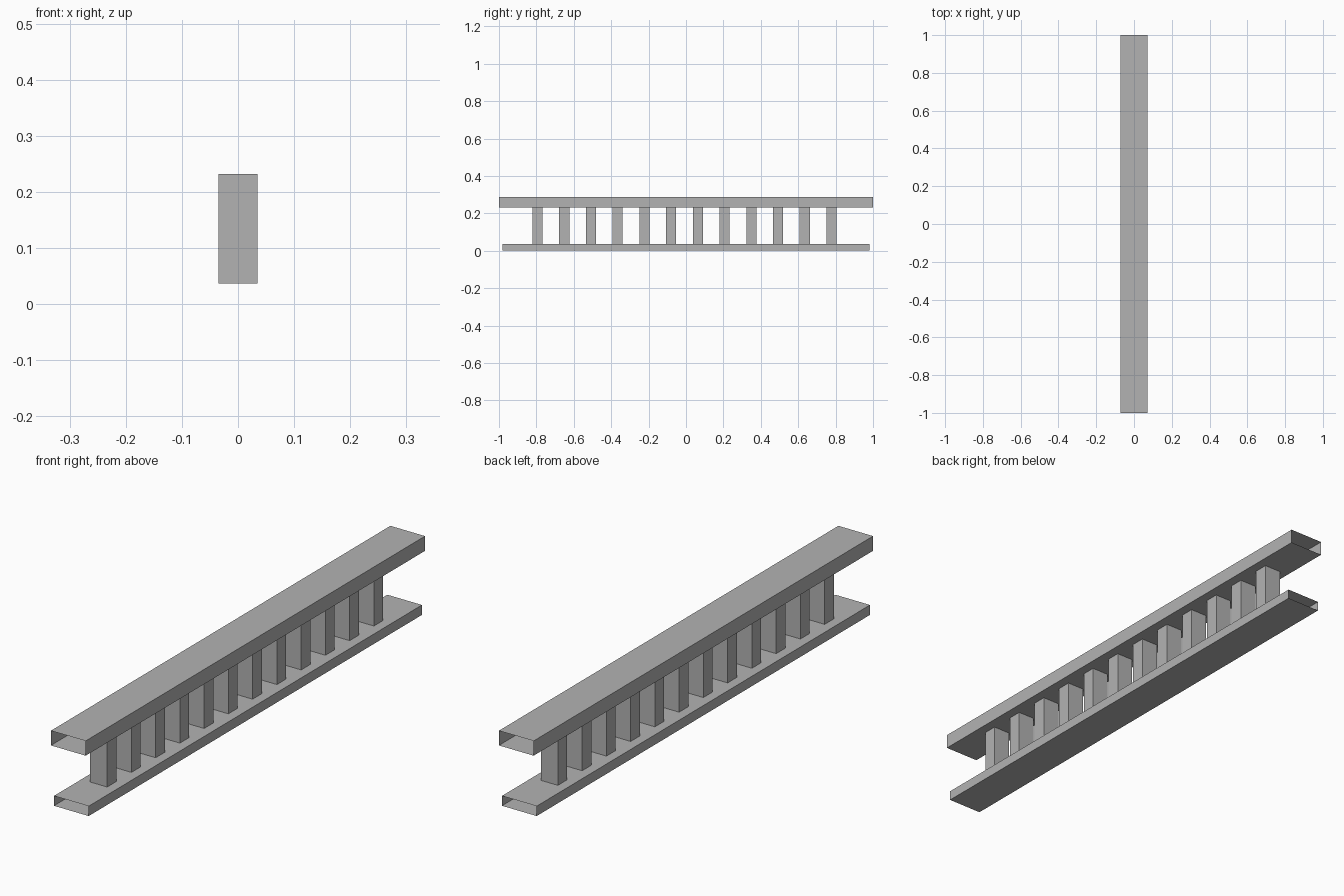
import bpy

if "Cube" in bpy.data.objects:
    bpy.data.objects.remove(bpy.data.objects["Cube"])

# Dark grey paint shared by all parts
grey = bpy.data.materials.new("dark_grey")
grey.diffuse_color = (0.45, 0.45, 0.45, 1)
grey.use_nodes = True
grey.node_tree.nodes["Principled BSDF"].inputs["Base Color"].default_value = grey.diffuse_color


def tube(name, half, length, axis):
    """Open-ended rectangular tube. half: two half sizes, swept along axis 'Y' or 'Z'."""
    a, b = half
    ring = [(-a, -b), (a, -b), (a, b), (-a, b)]
    verts = []
    for t in (-length / 2, length / 2):
        for u, v in ring:
            verts.append((u, t, v) if axis == 'Y' else (u, v, t))
    faces = [(i, (i + 1) % 4, (i + 1) % 4 + 4, i + 4) for i in range(4)]
    if axis == 'Y':
        faces = [f[::-1] for f in faces]
    mesh = bpy.data.meshes.new(name)
    mesh.from_pydata(verts, [], faces)
    mesh.materials.append(grey)
    obj = bpy.data.objects.new(name, mesh)
    bpy.context.collection.objects.link(obj)
    return obj


BOTTOM_TOP, RAIL_LOW, RAIL_HIGH = 0.037, 0.232, 0.287

# Hollow handrail and base rail, open at both ends
top_rail = tube("top_rail", (0.0715, (RAIL_HIGH - RAIL_LOW) / 2), 2.0, 'Y')
top_rail.location.z = (RAIL_LOW + RAIL_HIGH) / 2
bottom_rail = tube("bottom_rail", (0.0715, BOTTOM_TOP / 2), 1.964, 'Y')
bottom_rail.location.z = BOTTOM_TOP / 2

# Evenly spaced square balusters between the rails
for i in range(12):
    post = tube(f"baluster_{i + 1}", (0.035, 0.027), RAIL_LOW - BOTTOM_TOP, 'Z')
    post.location = (0, -0.794 + i * 0.1429, (RAIL_LOW + BOTTOM_TOP) / 2)
